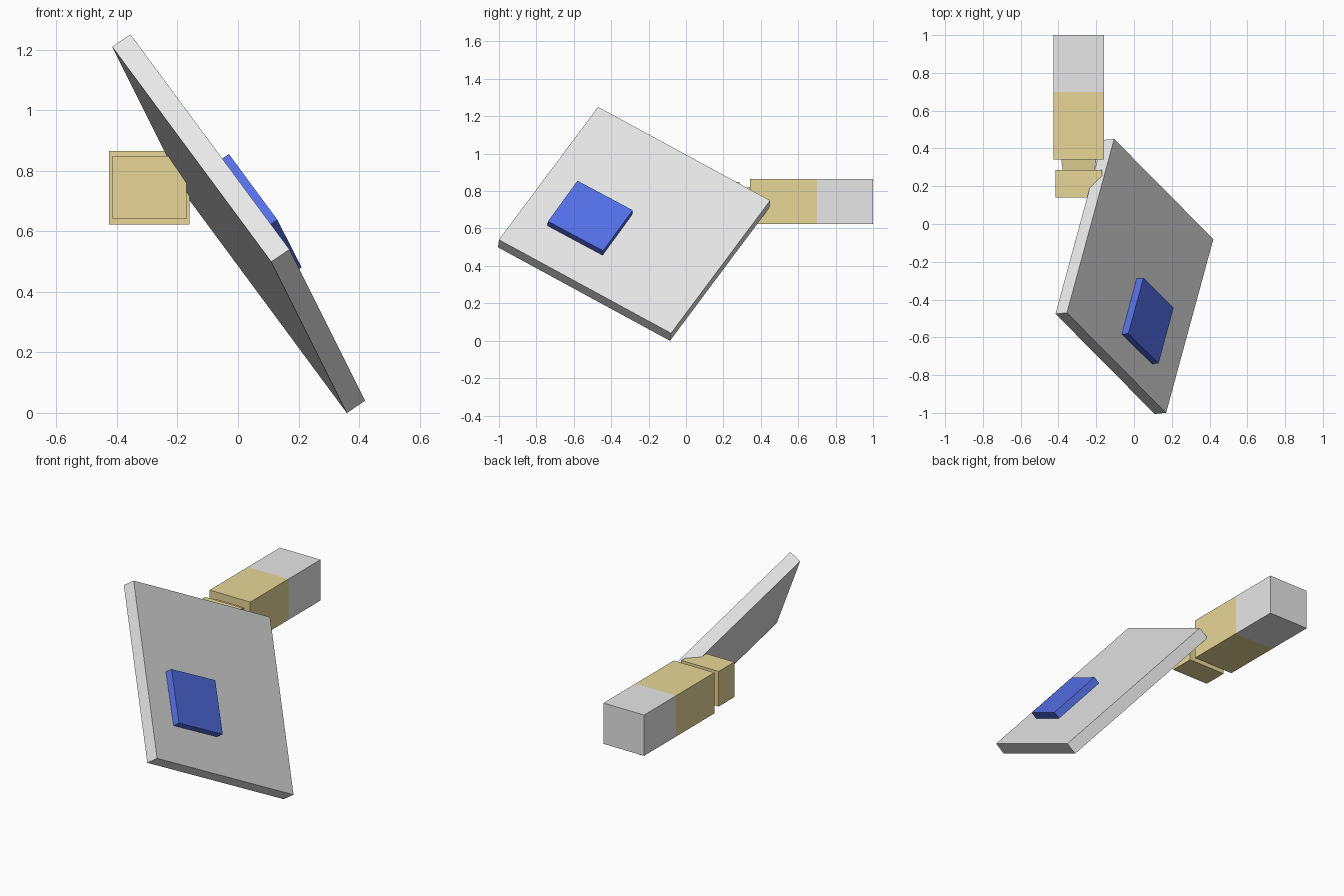
import bpy, bmesh
from mathutils import Vector

if "Cube" in bpy.data.objects:
    bpy.data.objects.remove(bpy.data.objects["Cube"])


def material(name, rgb):
    m = bpy.data.materials.new(name)
    m.diffuse_color = (*rgb, 1)
    m.use_nodes = True
    m.node_tree.nodes["Principled BSDF"].inputs["Base Color"].default_value = m.diffuse_color
    return m


GREY = material("light grey", (0.8, 0.8, 0.8))
TAN = material("tan", (0.8, 0.68, 0.31))
BLUE = material("blue", (0.09, 0.16, 0.8))


def make_object(name, bm, mats):
    bmesh.ops.recalc_face_normals(bm, faces=bm.faces)
    me = bpy.data.meshes.new(name)
    bm.to_mesh(me)
    bm.free()
    for m in mats:
        me.materials.append(m)
    ob = bpy.data.objects.new(name, me)
    bpy.context.collection.objects.link(ob)
    return ob


def loft(bm, rings):
    """Skin a list of four-point rings and cap both ends."""
    loops = [[bm.verts.new(p) for p in r] for r in rings]
    for a, b in zip(loops, loops[1:]):
        for i in range(4):
            j = (i + 1) % 4
            bm.faces.new((a[i], a[j], b[j], b[i]))
    bm.faces.new(loops[0])
    bm.faces.new(loops[-1])


def slab(name, corner, u, v, depth, mat):
    """Rectangular slab: outer corner, two edge vectors, depth going inward."""
    c, u, v = Vector(corner), Vector(u), Vector(v)
    inward = u.cross(v).normalized() * depth
    outer = [c, c + u, c + u + v, c + v]
    bm = bmesh.new()
    loft(bm, [outer, [p + inward for p in outer]])
    return make_object(name, bm, [mat])


# Large tilted panel and the raised pad on its outer face
slab("panel", (-0.355, -0.47, 1.25), (0.25, 0.92, -0.5), (0.525, -0.53, -0.71), 0.073, GREY)
slab("panel_pad", (-0.03, -0.58, 0.855), (0.08, 0.295, -0.157), (0.16, -0.158, -0.217), 0.045, BLUE)

# Square handle along y: end block, narrow neck, long body with a grey rear
cx, cz = -0.2925, 0.744
sections = [  # y, half width, half height
    (0.14, 0.1225, 0.104), (0.287, 0.1225, 0.104),
    (0.287, 0.085, 0.07), (0.342, 0.0925, 0.077),
    (0.342, 0.133, 0.121), (0.70, 0.133, 0.121), (1.0, 0.133, 0.121),
]
bm = bmesh.new()
loft(bm, [[(cx + sx * w, y, cz + sz * h) for sx, sz in ((-1, -1), (1, -1), (1, 1), (-1, 1))]
          for y, w, h in sections])
for f in bm.faces:
    f.material_index = 1 if f.calc_center_median().y > 0.7 else 0
make_object("handle", bm, [TAN, GREY])
